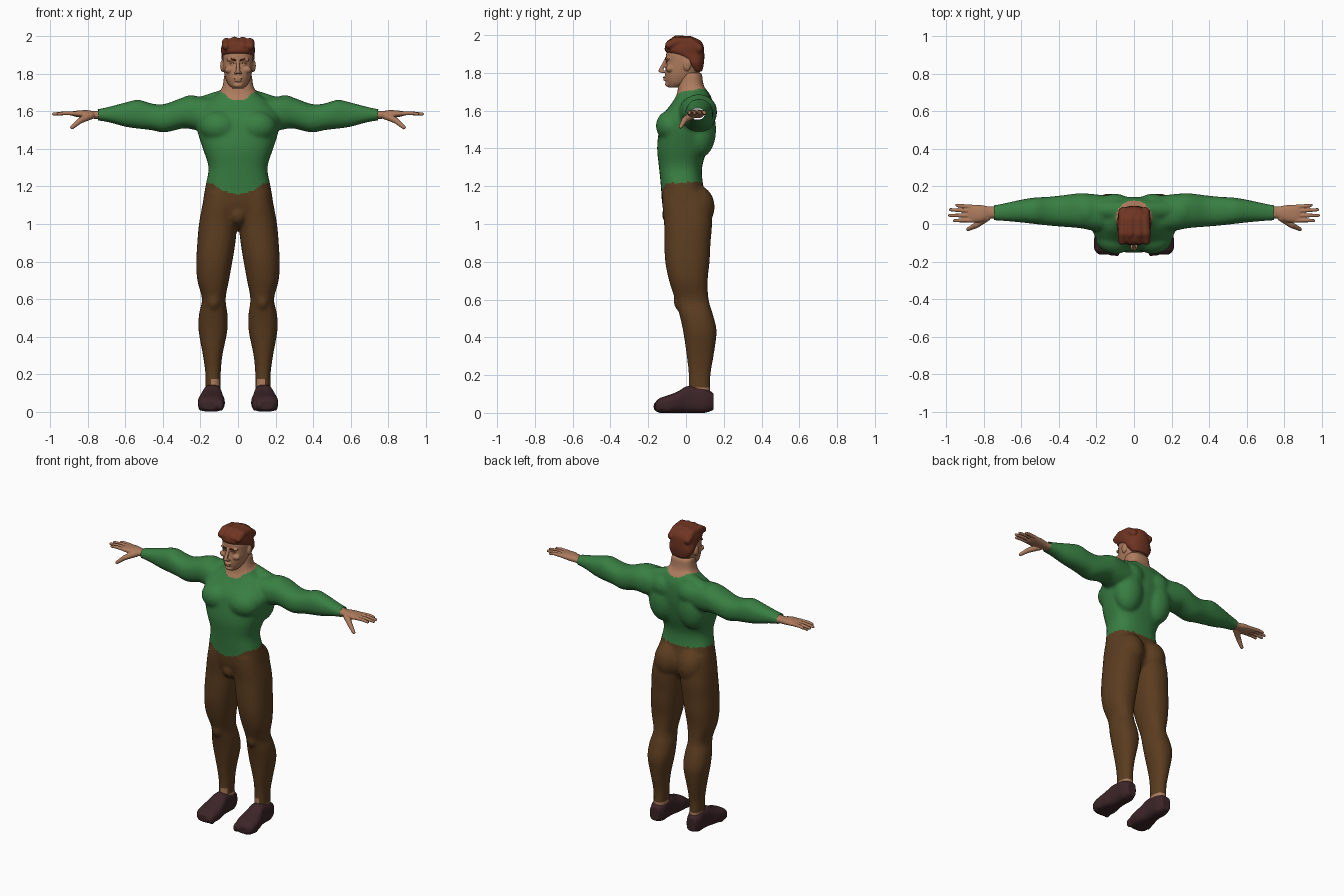
import bpy, bmesh, math
from mathutils import Matrix, Vector

cube = bpy.data.objects.get("Cube")
if cube:
    bpy.data.objects.remove(cube, do_unlink=True)


def material(name, rgb):
    m = bpy.data.materials.new(name)
    m.use_nodes = True
    m.diffuse_color = (*rgb, 1)
    m.node_tree.nodes["Principled BSDF"].inputs["Base Color"].default_value = (*rgb, 1)
    return m


skin = material("skin", (.42, .20, .11))
green = material("green_cloth", (.04, .21, .055))
brown = material("brown_cloth", (.105, .046, .014))
auburn = material("auburn_hair", (.16, .035, .016))
leather = material("dark_leather", (.045, .018, .021))


def spline(a, b, c, d, t):
    return b + .5 * t * (c - a + t * (2 * a - 5 * b + 4 * c - d + t * (3 * (b - c) + d - a)))


def limb(bm, axis, stations, s=1, power=2.3, segments=32, steps=4):
    """Smooth loft; a station is position on the axis, then min/max of the other two axes."""
    n = len(stations)
    rows = []
    for i in range(n - 1):
        quad = [stations[max(0, min(n - 1, i + k))] for k in (-1, 0, 1, 2)]
        rows += [[spline(*v, k / steps) for v in zip(*quad)] for k in range(steps)]
    rows.append(stations[-1])
    others = [k for k in range(3) if k != axis]
    rings = []
    for pos, u0, u1, v0, v1 in rows:
        ring = []
        for k in range(segments):
            a = math.tau * k / segments
            cu, cv = (math.copysign(abs(f) ** (2 / power), f) for f in (math.cos(a), math.sin(a)))
            p = Vector()
            p[axis] = pos
            p[others[0]] = (u0 + u1) / 2 + cu * (u1 - u0) / 2
            p[others[1]] = (v0 + v1) / 2 + cv * (v1 - v0) / 2
            p.x *= s
            ring.append(bm.verts.new(p))
        rings.append(ring)
    for r, q in zip(rings, rings[1:]):
        for k in range(segments):
            j = (k + 1) % segments
            bm.faces.new((r[k], r[j], q[j], q[k]))
    bm.faces.new(rings[0][::-1])
    bm.faces.new(rings[-1])


def blob(bm, center, radii, s=1):
    c = Vector((center[0] * s, center[1], center[2]))
    bmesh.ops.create_icosphere(bm, subdivisions=3, radius=1,
                               matrix=Matrix.LocRotScale(c, None, Vector(radii)))


def chain(bm, points, s=1):
    """Tapered round strand through (x, y, z, radius) points."""
    for p in points:
        blob(bm, p[:3], (p[3],) * 3, s)
    for p, q in zip(points, points[1:]):
        a, b = (Vector((v[0] * s, v[1], v[2])) for v in (p, q))
        rot = (b - a).to_track_quat('Z', 'Y')
        bmesh.ops.create_cone(bm, cap_ends=True, segments=16, radius1=p[3], radius2=q[3],
                              depth=(b - a).length, matrix=Matrix.LocRotScale((a + b) / 2, rot, None))


def add_object(name, bm, mat):
    me = bpy.data.meshes.new(name)
    bm.to_mesh(me)
    bm.free()
    me.materials.clear()
    me.materials.append(mat)
    me.shade_smooth()
    ob = bpy.data.objects.new(name, me)
    bpy.context.collection.objects.link(ob)
    return ob


def sculpt(bm, voxel, smoothing, parts, rule=None):
    """Fuse the forms into one skin, then split it into named parts by the rule."""
    bmesh.ops.recalc_face_normals(bm, faces=bm.faces)
    tmp = add_object("fused", bm, skin)
    re = tmp.modifiers.new("fuse", 'REMESH')
    re.mode, re.voxel_size = 'VOXEL', voxel
    sm = tmp.modifiers.new("smooth", 'SMOOTH')
    sm.factor, sm.iterations = .5, smoothing
    me = bpy.data.meshes.new_from_object(tmp.evaluated_get(bpy.context.evaluated_depsgraph_get()))
    bpy.data.objects.remove(tmp, do_unlink=True)
    for name, mat in parts.items():
        part = bmesh.new()
        part.from_mesh(me)
        if rule:
            drop = [f for f in part.faces if rule(*f.calc_center_median()) != name]
            bmesh.ops.delete(part, geom=drop, context='FACES')
        add_object(name, part, mat)
    bpy.data.meshes.remove(me)


# Clothed body: torso and neck
body = bmesh.new()
torso = [(.98, .07, -.06, .06), (1.03, .16, -.1, .1), (1.1, .187, -.125, .115), (1.2, .174, -.133, .092),
         (1.3, .157, -.143, .085), (1.4, .187, -.153, .115), (1.5, .218, -.143, .138),
         (1.57, .222, -.128, .145), (1.64, .18, -.075, .143), (1.69, .115, -.048, .125),
         (1.73, .084, -.042, .095), (1.8, .074, -.03, .085)]
limb(body, 2, [(z, -w, w, a, b) for z, w, a, b in torso], power=2.5)
blob(body, (0, -.07, 1.05), (.05, .058, .06))

leg = [(1.17, .0, .174, -.125, .105), (1.1, .0, .19, -.125, .13), (1, .004, .208, -.116, .138),
       (.9, .014, .217, -.115, .13), (.8, .03, .222, -.11, .125), (.7, .048, .217, -.09, .115),
       (.6, .066, .192, -.058, .12), (.52, .056, .208, -.035, .143), (.43, .057, .21, -.015, .162),
       (.3, .083, .187, .004, .146), (.2, .092, .174, .014, .13), (.08, .092, .174, .014, .13)]
arm = [(.13, -.04, .15, 1.5, 1.67), (.22, -.035, .16, 1.5, 1.68), (.29, -.022, .164, 1.51, 1.675),
       (.39, -.014, .152, 1.488, 1.64), (.46, -.008, .145, 1.5, 1.642), (.53, .0, .141, 1.508, 1.662),
       (.6, .008, .13, 1.518, 1.648), (.68, .015, .113, 1.54, 1.627), (.75, .02, .1, 1.552, 1.612),
       (.8, .02, .1, 1.552, 1.612)]
for s in (1, -1):
    limb(body, 2, leg, s)
    limb(body, 0, arm, s)
    blob(body, (.1, -.076, 1.52), (.105, .084, .085), s)     # chest
    blob(body, (.11, .075, 1.5), (.1, .085, .15), s)         # back
    blob(body, (.1, .092, 1.6), (.09, .07, .08), s)          # shoulder blade
    blob(body, (.25, .068, 1.6), (.085, .094, .088), s)      # shoulder
    blob(body, (.085, .06, 1.09), (.09, .092, .115), s)      # buttock
    blob(body, (.13, -.03, .59), (.036, .036, .05), s)       # knee
    chain(body, [(.06, .075, 1.675, .048), (.21, .075, 1.62, .055)], s)


def clothing(x, y, z):
    ax = abs(x)
    if ax > .748:
        return None
    if z < .135 + (.04 if abs(ax - .125) < .022 and y < .05 else 0):
        return "ankles"
    hem = 1.22 - (.06 * max(0, 1 - (x / .14) ** 2) if y < 0 else 0)
    if z < hem:
        return "trousers"
    if z > 1.66 and (x / .098) ** 2 + ((y - .03) / .095) ** 2 < 1:
        return "neck"
    return "shirt"


sculpt(body, .01, 7, {"shirt": green, "trousers": brown, "neck": skin, "ankles": skin}, clothing)

# Hands and shoes
palm = [(.73, .028, .094, 1.56, 1.604), (.77, .029, .093, 1.561, 1.602), (.81, .012, .1, 1.564, 1.607),
        (.86, .008, .103, 1.571, 1.604), (.885, .014, .1, 1.578, 1.6)]
fingers = [(.02, .018, .957), (.045, .046, .983), (.069, .076, .979), (.092, .1, .945)]
sole = [(-.163, .11, .185, .012, .055), (-.14, .08, .21, .0, .078), (-.09, .07, .214, .0, .095),
        (-.04, .076, .205, .0, .115), (.0, .084, .192, .0, .14), (.05, .086, .186, .0, .142),
        (.1, .086, .186, .0, .132), (.145, .105, .17, .015, .105)]
for side, s in (("left", 1), ("right", -1)):
    hand = bmesh.new()
    limb(hand, 0, palm, s)
    for y0, y1, tip in fingers:
        chain(hand, [(.865, y0, 1.589, .0115), (.92, (y0 + y1) / 2, 1.591, .0105), (tip, y1, 1.586, .0085)], s)
    chain(hand, [(.785, .035, 1.578, .021), (.84, -.006, 1.552, .016), (.885, -.028, 1.515, .0105)], s)
    sculpt(hand, .0035, 3, {side + "_hand": skin})

    shoe = bmesh.new()
    limb(shoe, 1, sole, s, power=2.8)
    for i in range(5):
        blob(shoe, (.092 + .026 * i, -.145 + .003 * i * i, .034), (.017, .028, .031), s)
    sculpt(shoe, .006, 3, {side + "_shoe": leather})

# Head with nose, brow, cheeks, lips and ears
head = bmesh.new()
skull = [(1.722, .028, -.092, -.04), (1.745, .052, -.103, .02), (1.78, .068, -.11, .06),
         (1.82, .077, -.109, .08), (1.86, .081, -.104, .085), (1.9, .081, -.105, .088),
         (1.95, .072, -.09, .08), (1.98, .045, -.06, .05)]
limb(head, 2, [(z, -w, w, a, b) for z, w, a, b in skull], power=2.2)
chain(head, [(0, -.107, 1.868, .009), (0, -.122, 1.838, .01), (0, -.134, 1.812, .012)])
blob(head, (0, -.095, 1.74), (.026, .016, .014))
blob(head, (0, -.112, 1.776), (.023, .01, .006))
blob(head, (0, -.111, 1.764), (.019, .01, .006))
for s in (1, -1):
    blob(head, (.012, -.122, 1.806), (.009, .012, .008), s)
    blob(head, (.034, -.094, 1.875), (.028, .015, .009), s)
    blob(head, (.032, -.091, 1.853), (.015, .013, .009), s)
    blob(head, (.046, -.085, 1.822), (.026, .021, .02), s)
    blob(head, (.083, .006, 1.843), (.012, .021, .033), s)
sculpt(head, .0042, 2, {"head": skin})

# Eyebrows and lash lines
for side, s in (("left", 1), ("right", -1)):
    brow = bmesh.new()
    chain(brow, [(.014, -.107, 1.873, .004), (.034, -.107, 1.88, .004), (.056, -.089, 1.875, .003)], s)
    add_object(side + "_eyebrow", brow, auburn)
    lash = bmesh.new()
    chain(lash, [(.02, -.103, 1.857, .002), (.032, -.104, 1.86, .002), (.045, -.096, 1.856, .002)], s)
    add_object(side + "_lash_line", lash, auburn)

# Hair: close cap with swept-back locks
hair = bmesh.new()
cap = [(1.808, .06, .03, .086), (1.845, .083, .0, .094), (1.875, .087, -.03, .097),
       (1.9, .088, -.088, .097), (1.918, .09, -.112, .096), (1.945, .089, -.11, .093),
       (1.97, .078, -.098, .078), (1.985, .052, -.07, .05)]
limb(hair, 2, [(z, -w, w, a, b) for z, w, a, b in cap], power=2.2)
for x in (-.064, -.02, .026, .066):
    drop = abs(x) * .15
    chain(hair, [(x, -.09, 1.948, .021), (x * .95, -.05, 1.976 - drop, .026),
                 (x * .85, .02, 1.97 - drop, .029), (x * .9, .065, 1.93, .026)])
sculpt(hair, .006, 2, {"hair": auburn})
